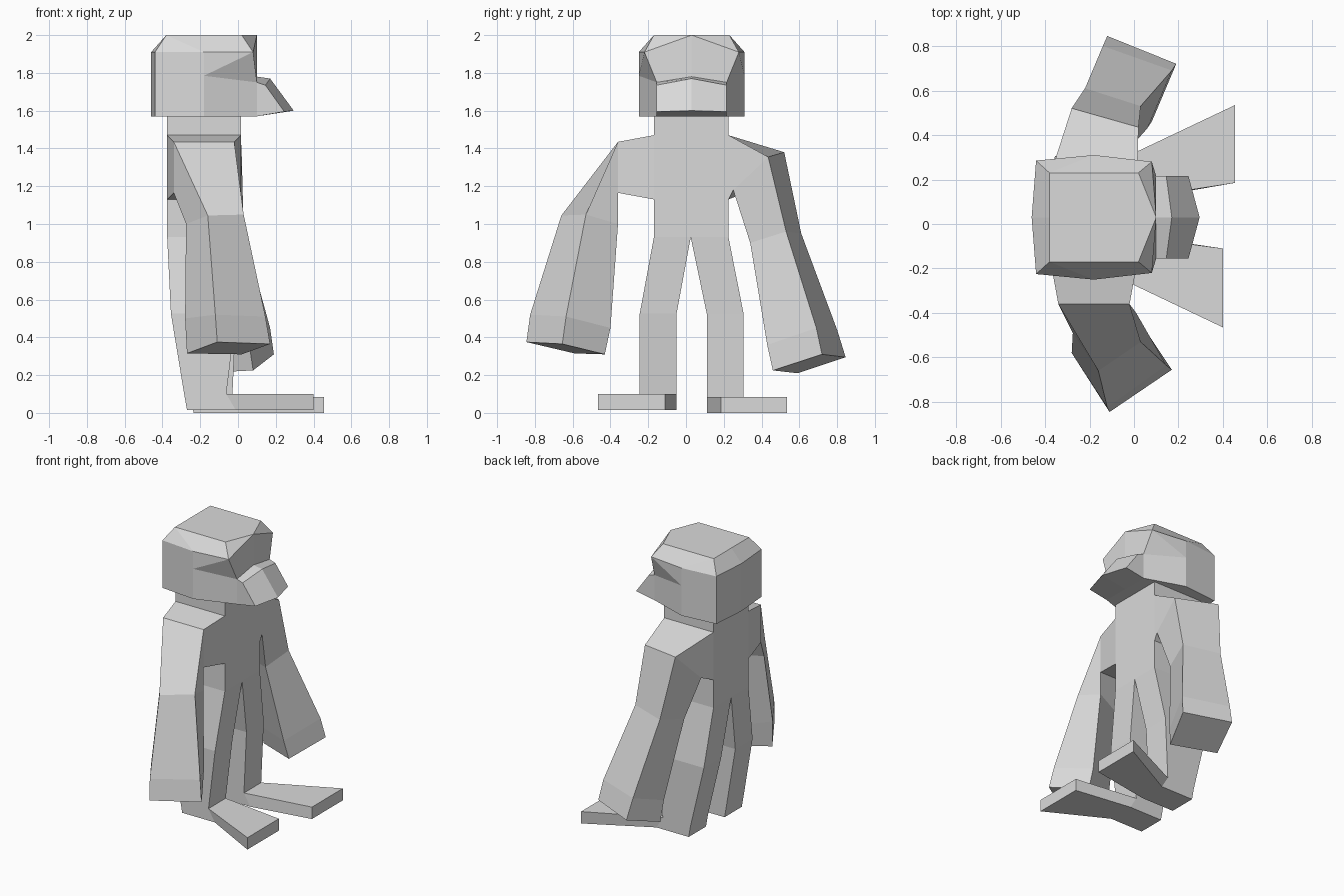
import bpy, bmesh

grey = bpy.data.materials.new("plain_grey")
grey.diffuse_color = (0.7, 0.7, 0.7, 1)


def make(name, verts, faces, mirror=False, mid=0.03):
    """Flat-shaded mesh; mirror adds the other half across y = mid."""
    verts, faces = list(verts), list(faces)
    if mirror:
        n = len(verts)
        faces += [tuple(i + n for i in reversed(f)) for f in faces]
        verts = ([(x, mid + y, z) for x, y, z in verts]
                 + [(x, mid - y, z) for x, y, z in verts])
    me = bpy.data.meshes.new(name)
    me.from_pydata(verts, [], faces)
    bm = bmesh.new()
    bm.from_mesh(me)
    bmesh.ops.remove_doubles(bm, verts=bm.verts, dist=0.0005)
    bmesh.ops.recalc_face_normals(bm, faces=bm.faces)
    bm.to_mesh(me)
    bm.free()
    me.materials.append(grey)
    ob = bpy.data.objects.new(name, me)
    bpy.context.collection.objects.link(ob)
    return ob


def loft(name, rings, cap_end=False, skip=()):
    """Join four-point rings; skip lists (ring, side) faces to leave open."""
    verts = [p for r in rings for p in r]
    faces = []
    for k in range(len(rings) - 1):
        for i in range(4):
            if (k, i) not in skip:
                j = (i + 1) % 4
                faces.append((4 * k + i, 4 * k + j, 4 * k + 4 + j, 4 * k + 4 + i))
    if cap_end:
        n = len(verts)
        faces.append((n - 4, n - 3, n - 2, n - 1))
    return make(name, verts, faces)


def rect(x0, x1, y0, y1, z):
    return [(x0, y0, z), (x1, y0, z), (x1, y1, z), (x0, y1, z)]


# Torso and neck, open where the shoulders join
BACK, FRONT, RIGHT, LEFT = -0.375, 0.015, -0.17, 0.225
loft("torso", [rect(BACK, FRONT, RIGHT, LEFT, z) for z in (0.93, 1.13, 1.47, 1.57)],
     skip={(1, 0), (1, 2)})

# Arms: shoulder root, shoulder, elbow, wrist, hand end
# each ring runs upper back, upper front, lower front, lower back


def root(y):
    return [(BACK, y, 1.47), (FRONT, y, 1.47), (FRONT, y, 1.13), (BACK, y, 1.13)]


loft("right_arm", [
    root(RIGHT),
    [(-0.34, -0.36, 1.435), (-0.02, -0.36, 1.435), (-0.02, -0.36, 1.165), (-0.34, -0.36, 1.165)],
    [(-0.16, -0.66, 1.045), (0.03, -0.53, 1.05), (-0.02, -0.36, 1.0), (-0.275, -0.49, 1.0)],
    [(-0.12, -0.825, 0.52), (0.145, -0.635, 0.51), (0.01, -0.40, 0.45), (-0.28, -0.58, 0.50)],
    [(-0.11, -0.845, 0.375), (0.17, -0.655, 0.365), (0.02, -0.43, 0.31), (-0.27, -0.59, 0.315)],
], cap_end=True)
loft("left_arm", [
    root(LEFT),
    [(-0.28, 0.52, 1.38), (0.02, 0.435, 1.355), (0.015, 0.25, 1.18), (-0.33, 0.30, 1.16)],
    [(-0.22, 0.61, 0.95), (0.03, 0.53, 0.96), (-0.02, 0.34, 0.90), (-0.28, 0.42, 0.90)],
    [(-0.14, 0.80, 0.44), (0.17, 0.69, 0.45), (0.06, 0.43, 0.36), (-0.21, 0.55, 0.35)],
    [(-0.12, 0.845, 0.295), (0.19, 0.72, 0.31), (0.08, 0.46, 0.225), (-0.21, 0.59, 0.21)],
], cap_end=True)


# Legs and the flared feet that grow from the ankle fronts
def leg(side, hip, shin, heel, front, floor, top, toe_x, toe):
    loft(side + "_leg", [
        rect(BACK, FRONT, *hip, 0.93),
        rect(-0.355, -0.01, *shin, 0.525),
        rect(heel - 0.015, front, *shin, top),
        rect(heel, front + 0.05, *shin, floor),
    ], cap_end=True, skip={(2, 1)})
    y0, y1 = shin
    loft(side + "_foot", [
        [(front, y0, top), (front, y1, top),
         (front + 0.05, y1, floor), (front + 0.05, y0, floor)],
        [(toe_x, toe[0], top), (toe_x, toe[1], top),
         (toe_x, toe[1], floor), (toe_x, toe[0], floor)],
    ], cap_end=True)


leg("right", (RIGHT, 0.025), (-0.245, -0.05), -0.27, -0.062, 0.015, 0.10, 0.40, (-0.465, -0.11))
leg("left", (0.025, LEFT), (0.11, 0.305), -0.235, -0.03, 0.0, 0.085, 0.455, (0.535, 0.185)[::-1])

# Head half: crown 0-2, brow 3-6, side notch 7, cheek 8-9, nose root 10-11, base 12-14
make("head", [
    (-0.38, 0.20, 2.0), (0.02, 0.20, 2.0), (0.10, 0, 2.0),
    (-0.46, 0, 1.91), (-0.44, 0.255, 1.91), (-0.18, 0.28, 1.91), (0.08, 0.25, 1.91),
    (-0.18, 0.28, 1.785),
    (0.10, 0.185, 1.75), (0.10, 0.185, 1.57),
    (0.10, 0, 1.78), (0.10, 0, 1.57),
    (-0.46, 0, 1.57), (-0.44, 0.255, 1.57), (-0.18, 0.28, 1.57),
    (-0.38, 0, 2.0),
], [
    (15, 2, 1, 0), (0, 1, 6, 5), (0, 5, 4), (15, 0, 4, 3), (1, 2, 6),
    (2, 10, 8, 6), (5, 6, 7), (7, 6, 8), (7, 8, 9, 14),
    (4, 5, 7, 14, 13), (3, 4, 13, 12), (12, 13, 14, 9, 11),
], mirror=True)

# Beak half: root, ridge, tip
make("beak", [
    (0.10, 0, 1.78), (0.10, 0.185, 1.75), (0.10, 0.185, 1.57), (0.10, 0, 1.57),
    (0.17, 0, 1.77), (0.145, 0.185, 1.735),
    (0.295, 0, 1.60), (0.245, 0.185, 1.595),
], [
    (0, 4, 5, 1), (4, 6, 7, 5), (1, 5, 7, 2), (2, 7, 6, 3),
], mirror=True)
